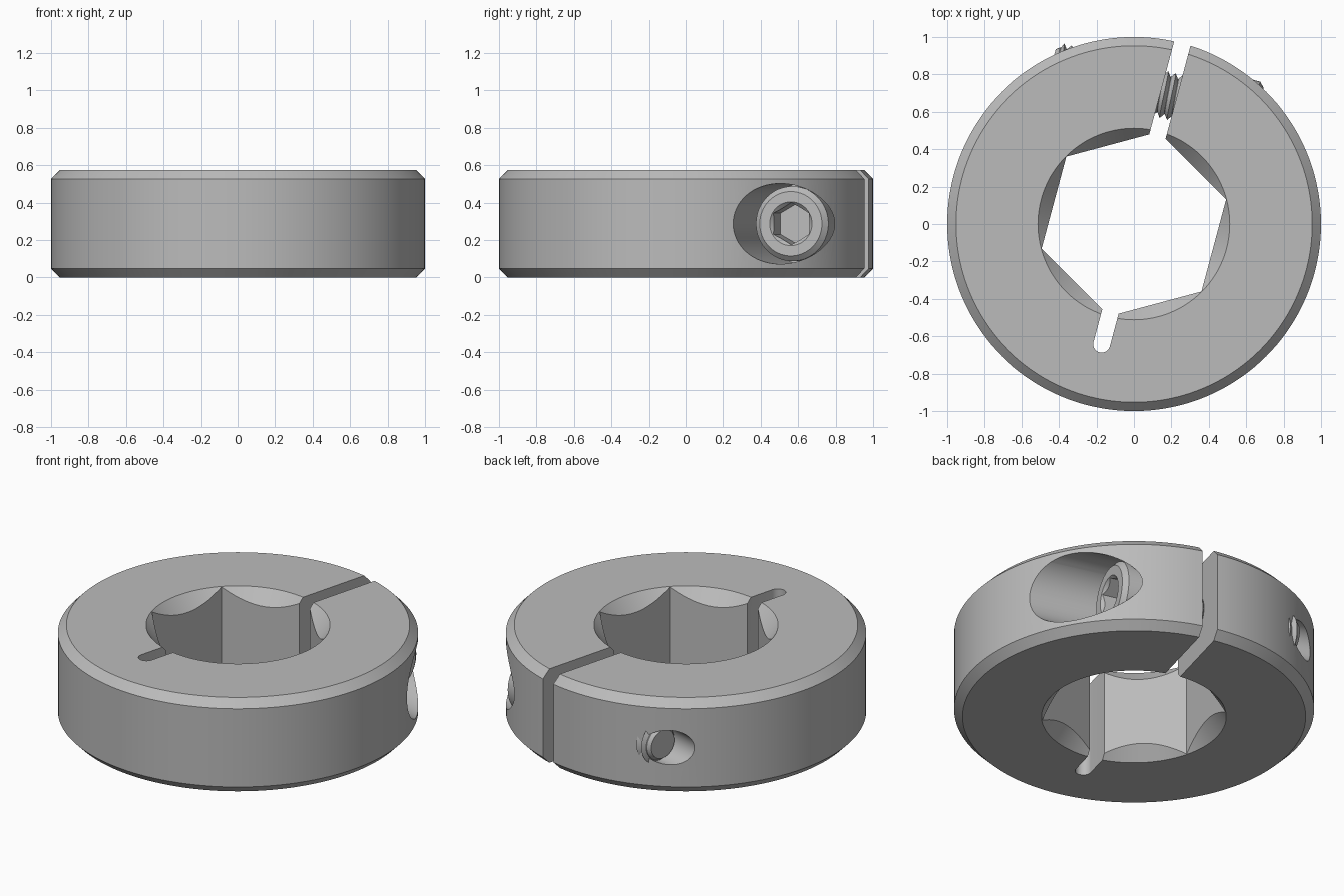
import bpy, bmesh, math
from mathutils import Matrix

if "Cube" in bpy.data.objects:
    bpy.data.objects.remove(bpy.data.objects["Cube"])

H = 0.575                      # collar height
S = 0.71                       # screw axis distance from centre
TURN = Matrix.Rotation(math.radians(-15), 4, 'Z')
# local z -> x axis through the screw line, local x -> up
AXIS = Matrix(((0, 0, 1, 0), (0, -1, 0, S), (1, 0, 0, H / 2), (0, 0, 0, 1)))
POINT_Y = Matrix.Rotation(math.radians(90), 4, 'Z')

steel = bpy.data.materials.new("grey_steel")
steel.diffuse_color = (0.5, 0.5, 0.5, 1)
steel.use_nodes = True
steel.node_tree.nodes["Principled BSDF"].inputs["Base Color"].default_value = steel.diffuse_color


def finish(name, bm, matrix):
    bmesh.ops.recalc_face_normals(bm, faces=bm.faces[:])
    bm.transform(matrix)
    me = bpy.data.meshes.new(name)
    bm.to_mesh(me)
    bm.free()
    me.materials.append(steel)
    ob = bpy.data.objects.new(name, me)
    bpy.context.collection.objects.link(ob)
    return ob


def lathe(name, profile, seg=64, matrix=Matrix()):
    """Revolve (radius, height) points about local z and cap both ends."""
    bm = bmesh.new()
    rings = [[bm.verts.new((r * math.cos(2 * math.pi * j / seg),
                            r * math.sin(2 * math.pi * j / seg), z))
              for j in range(seg)] for r, z in profile]
    for a, b in zip(rings, rings[1:]):
        for j in range(seg):
            k = (j + 1) % seg
            bm.faces.new((a[j], a[k], b[k], b[j]))
    bm.faces.new(rings[0])
    bm.faces.new(rings[-1])
    return finish(name, bm, TURN @ matrix)


def prism(name, outline, z0, z1):
    bm = bmesh.new()
    lo = [bm.verts.new((x, y, z0)) for x, y in outline]
    hi = [bm.verts.new((x, y, z1)) for x, y in outline]
    bm.faces.new(lo)
    bm.faces.new(hi)
    for j in range(len(lo)):
        k = (j + 1) % len(lo)
        bm.faces.new((lo[j], lo[k], hi[k], hi[j]))
    return finish(name, bm, TURN)


def cut(ob, cutters):
    bpy.context.view_layer.objects.active = ob
    for c in cutters:
        c.hide_render = True
        m = ob.modifiers.new("cut", 'BOOLEAN')
        m.operation, m.solver, m.object = 'DIFFERENCE', 'EXACT', c
        bpy.ops.object.modifier_apply(modifier=m.name)
        bpy.data.objects.remove(c)


def smooth(ob):
    bpy.ops.object.select_all(action='DESELECT')
    ob.select_set(True)
    bpy.context.view_layer.objects.active = ob
    bpy.ops.object.shade_smooth_by_angle(angle=math.radians(30))


# Collar: chamfered disc
collar = lathe("clamp_collar", [(0.953, 0), (1, 0.048), (1, H - 0.048), (0.953, H)], 144)

# Clamping slit with round relief end
w = 0.045
slit = [(1e-4 + w, 1.2), (-w, 1.2)] + [
    (w * math.cos(a), -0.665 + w * math.sin(a))
    for a in (math.pi + math.pi * i / 16 for i in range(17))]

# Bore, bore countersinks, slit and screw holes
slope = 0.85
cut(collar, [
    lathe("hex_bore", [(0.51, -0.2), (0.51, H + 0.2)], 6, POINT_Y),
    lathe("top_countersink", [(0.512 - 0.2 * slope, H - 0.2), (0.512 + 0.1 * slope, H + 0.1)], 96),
    lathe("bottom_countersink", [(0.512 + 0.1 * slope, -0.1), (0.512 - 0.2 * slope, 0.2)], 96),
    prism("slit", slit, -0.2, H + 0.2),
    lathe("counterbore", [(0.215, 0.23), (0.215, 1.3)], 64, AXIS),
    lathe("clearance_hole", [(0.135, 0.0), (0.135, 0.3)], 48, AXIS),
    lathe("tapped_hole", [(0.105, -1.3), (0.105, 0.0)], 48, AXIS),
])
smooth(collar)

# Socket head screw: tip, core shaft and chamfered head
screw = lathe("clamp_screw", [(0.085, -0.645), (0.1, -0.625), (0.1, 0.232), (0.2, 0.232),
                              (0.2, 0.455), (0.172, 0.482)], 64, AXIS)
cut(screw, [
    lathe("hex_socket", [(0.113, 0.33), (0.113, 0.6)], 6, AXIS),
    lathe("socket_countersink", [(0.08, 0.445), (0.16, 0.525)], 48, AXIS),
])
smooth(screw)

# Helical thread: alternating crest and root rows, each rising one pitch per turn
pitch, seg, start = 0.041, 40, -0.66
bm = bmesh.new()
rows = []
for i in range(42):
    row = []
    for j in range(seg):
        a = 2 * math.pi * j / seg
        t = start + pitch * (i / 2 + j / seg)
        r = 0.127 if i % 2 else 0.099
        if t < -0.62:
            t, r = -0.62, min(r, 0.1)
        row.append(bm.verts.new((r * math.cos(a), r * math.sin(a), t)))
    rows.append(row)
for i in range(len(rows) - 3):
    for j in range(seg):
        if j < seg - 1:
            c, d = rows[i][j + 1], rows[i + 1][j + 1]
        else:
            c, d = rows[i + 2][0], rows[i + 3][0]
        bm.faces.new((rows[i][j], c, d, rows[i + 1][j]))
thread = finish("screw_thread", bm, TURN @ AXIS)
smooth(thread)
